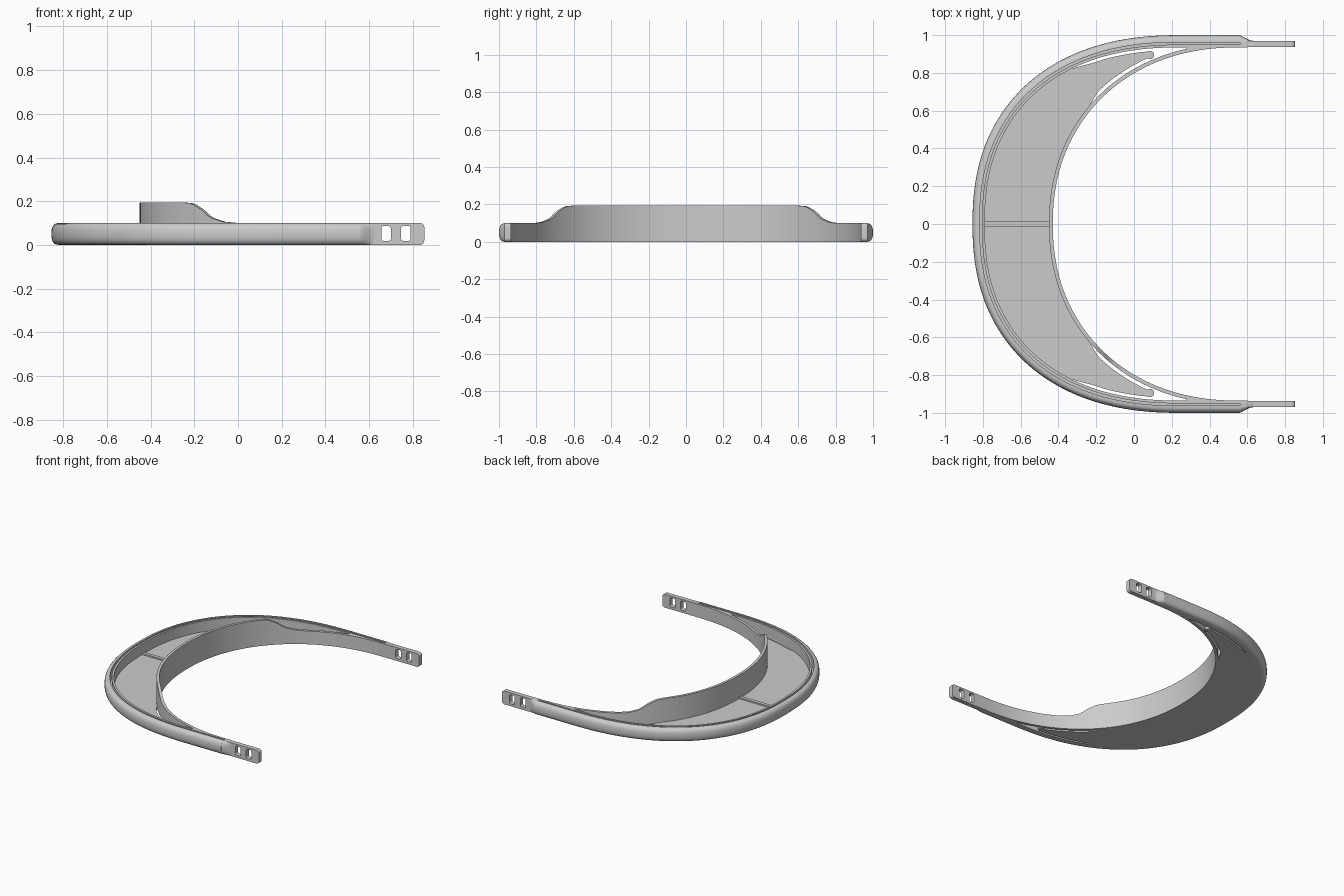
import bpy
import bmesh
from math import sin, cos, pi, radians
from mathutils import Matrix, Vector

cube = bpy.data.objects.get("Cube")
if cube:
    bpy.data.objects.remove(cube, do_unlink=True)

grey = bpy.data.materials.new("plain grey")
grey.use_nodes = True
grey.diffuse_color = (0.6, 0.6, 0.6, 1)
grey.node_tree.nodes["Principled BSDF"].inputs["Base Color"].default_value = grey.diffuse_color

H = 0.1         # height of rim and arms
RIM_W = 0.065   # rim width


def clamp(v):
    return max(0.0, min(1.0, v))


def smooth(v):
    v = clamp(v)
    return v * v * (3 - 2 * v)


def finish(obj, mirror=False):
    obj.data.materials.clear()
    obj.data.materials.append(grey)
    if mirror:
        mod = obj.modifiers.new("mirror", "MIRROR")
        mod.use_axis = (False, True, False)
        mod.use_mirror_merge = False
    bpy.ops.object.select_all(action="DESELECT")
    obj.select_set(True)
    bpy.context.view_layer.objects.active = obj
    bpy.ops.object.shade_smooth_by_angle(angle=radians(35))


def bow(cx, a, b, n, end_x, steps=64):
    """Open superelliptic bow from -y to +y with straight ends up to end_x."""
    pts = []
    for i in range(-steps, steps + 1):
        t = i / steps * pi / 2
        side = 1 if i >= 0 else -1
        pts.append(Vector((cx - a * max(cos(t), 0) ** (2 / n),
                           side * b * abs(sin(t)) ** (2 / n))))
    return [Vector((end_x, -b))] + pts + [Vector((end_x, b))]


def inward(path, i):
    t = (path[min(i + 1, len(path) - 1)] - path[max(i - 1, 0)]).normalized()
    return Vector((t.y, -t.x))


def offset(path, dist):
    """Shift every point inward by dist(point)."""
    return [p + inward(path, i) * dist(p) for i, p in enumerate(path)]


def sweep(name, path, section, mirror=False):
    """Sweep a closed (depth, height) section that may vary along the path."""
    bm = bmesh.new()
    rings = []
    for i, p in enumerate(path):
        nrm = inward(path, i)
        rings.append([bm.verts.new((p.x + nrm.x * d, p.y + nrm.y * d, z))
                      for d, z in section(p)])
    for r, s in zip(rings, rings[1:]):
        for k in range(len(r)):
            j = (k + 1) % len(r)
            bm.faces.new((r[k], r[j], s[j], s[k]))
    bm.faces.new(rings[0])
    bm.faces.new(rings[-1])
    bmesh.ops.recalc_face_normals(bm, faces=bm.faces)
    mesh = bpy.data.meshes.new(name)
    bm.to_mesh(mesh)
    bm.free()
    obj = bpy.data.objects.new(name, mesh)
    bpy.context.collection.objects.link(obj)
    finish(obj, mirror)


def plate(name, outlines, thickness, matrix, mirror=False):
    """Flat extruded shape; outlines after the first are holes."""
    curve = bpy.data.curves.new(name, "CURVE")
    curve.dimensions = "2D"
    curve.fill_mode = "BOTH"
    curve.extrude = thickness / 2
    for pts in outlines:
        sp = curve.splines.new("POLY")
        sp.points.add(len(pts) - 1)
        for q, p in zip(sp.points, pts):
            q.co = (p[0], p[1], 0, 1)
        sp.use_cyclic_u = True
    obj = bpy.data.objects.new(name, curve)
    bpy.context.collection.objects.link(obj)
    bpy.ops.object.select_all(action="DESELECT")
    obj.select_set(True)
    bpy.context.view_layer.objects.active = obj
    bpy.ops.object.convert(target="MESH")
    obj = bpy.context.view_layer.objects.active
    obj.data.transform(matrix)
    finish(obj, mirror)


def arc(cx, cy, r, a0, a1, n=8):
    return [Vector((cx + r * cos(radians(a0 + (a1 - a0) * i / n)),
                    cy + r * sin(radians(a0 + (a1 - a0) * i / n)))) for i in range(n + 1)]


def round_rect(x0, x1, y0, y1, r):
    return (arc(x1 - r, y1 - r, r, 90, 0) + arc(x1 - r, y0 + r, r, 0, -90)
            + arc(x0 + r, y0 + r, r, -90, -180) + arc(x0 + r, y1 - r, r, 180, 90))


def bulge(depth, start=0.0, n=12):
    """Rounded outer side of the rim, bottom to top."""
    pts = []
    for i in range(n + 1):
        t = -pi / 2 + pi * i / n
        side = 1 if t >= 0 else -1
        pts.append((start + depth * (1 - max(cos(t), 0) ** 0.8),
                    H / 2 + side * H / 2 * abs(sin(t)) ** 0.8))
    return pts


rim_path = bow(0.25, 1.105, 1.0, 2.3, 0.56)
band_path = bow(0.55, 0.98, 0.935, 2.15, 0.6)

# Outer rim with a narrow slot along its top
rim_section = bulge(0.035) + [(0.038, H), (0.038, 0.03), (0.05, 0.03),
                              (0.05, H), (RIM_W, H), (RIM_W, 0)]
sweep("outer_rim", rim_path, lambda p: rim_section)


# Rim ends that taper into the arms
def taper_section(p):
    s = smooth((p.x - 0.55) / 0.08)
    return bulge(0.035 - 0.03 * s, 0.03 * s) + [(0.064, H), (0.064, 0)]


sweep("rim_end", [Vector((0.56 + 0.008 * i, 1)) for i in range(11)], taper_section, True)

# Forehead band, raised in the middle
steps = [(-0.25, 0.195), (-0.2, 0.19), (-0.153, 0.16), (-0.117, 0.125), (-0.06, 0.106), (0, H)]


def band_height(x):
    if x <= steps[0][0]:
        return steps[0][1]
    for (x0, z0), (x1, z1) in zip(steps, steps[1:]):
        if x <= x1:
            return z0 + (z1 - z0) * (x - x0) / (x1 - x0)
    return H


def band_section(p):
    h = band_height(p.x)
    w = -min(0.02, 0.946 - abs(p.y))
    return [(0, 0), (0, h), (w, h), (w, 0)]


sweep("forehead_band", band_path, band_section)

# Solid web where band and rim meet
web = [p for p in band_path if p.y > 0 and 0.28 < p.x <= 0.56]
plate("joining_web", [web + [Vector((0.56, 0.942)), Vector((0.27, 0.942))]],
      H, Matrix.Translation((0, 0, H / 2)), True)

# Floor with free rounded tips, split from rim and band near the ends
TIP = 0.08
edge_out = offset(rim_path, lambda p: 0.062 + 0.018 * clamp((p.x + 0.38) / 0.12))
edge_in = offset(band_path, lambda p: -0.016 - 0.022 * clamp((p.x + 0.23) / 0.07))
edge_out = [p for p in edge_out if p.x < TIP]
edge_in = [p for p in edge_in if p.x < TIP]
tip_y = 0.895
floor = (edge_out + arc(TIP + 0.005, tip_y, 0.022, 90, -90)
         + edge_in[::-1] + arc(TIP + 0.005, -tip_y, 0.022, 90, -90))
plate("floor", [floor], 0.02, Matrix.Translation((0, 0, 0.01)))

# Low rib across the middle of the floor
plate("floor_rib", [round_rect(-0.795, -0.44, -0.013, 0.013, 0.002)],
      0.03, Matrix.Translation((0, 0, 0.015)))

# Strap arms with two slots each
holes = [round_rect(x, x + 0.043, 0.018, 0.087, 0.012) for x in (0.657, 0.747)]
plate("strap_arm", [round_rect(0.575, 0.853, 0, H, 0.02)] + holes, 0.034,
      Matrix.Translation((0, 0.953, 0)) @ Matrix.Rotation(pi / 2, 4, "X"), True)
